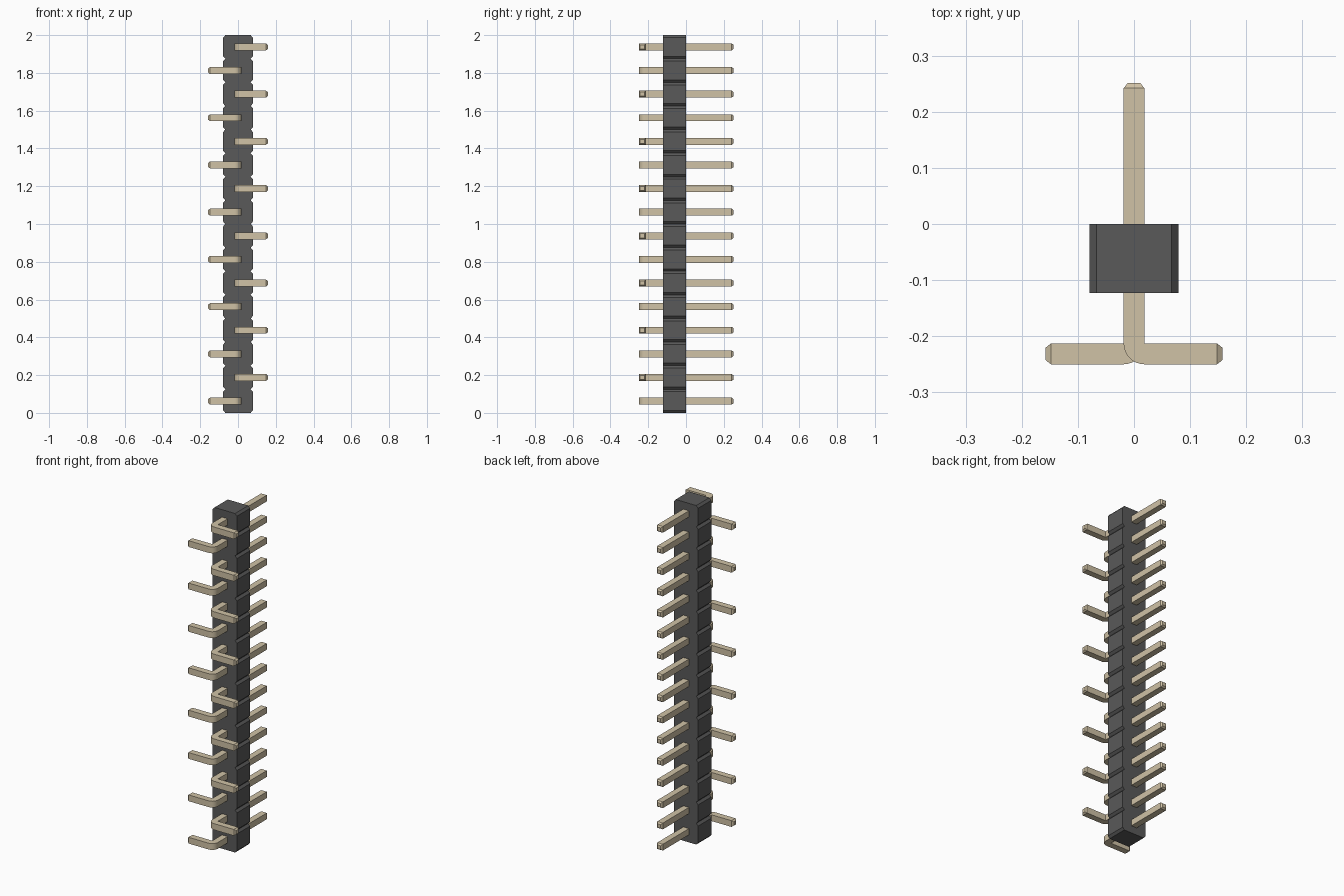
import bpy, bmesh, math
from mathutils import Vector

if "Cube" in bpy.data.objects:
    bpy.data.objects.remove(bpy.data.objects["Cube"])

COUNT, PITCH = 16, 0.125
W = 0.0185          # half thickness of a pin
Y_BACK, Y_FOOT, X_FOOT = 0.242, -0.2315, 0.148


def material(name, color):
    m = bpy.data.materials.new(name)
    m.diffuse_color = color
    m.use_nodes = True
    m.node_tree.nodes["Principled BSDF"].inputs["Base Color"].default_value = m.diffuse_color
    return m


def prism(points, direction):
    """Closed flat profile extruded along a direction."""
    bm = bmesh.new()
    face = bm.faces.new([bm.verts.new(p) for p in points])
    ext = bmesh.ops.extrude_face_region(bm, geom=[face])
    verts = [e for e in ext["geom"] if isinstance(e, bmesh.types.BMVert)]
    bmesh.ops.translate(bm, verts=verts, vec=direction)
    bmesh.ops.recalc_face_normals(bm, faces=bm.faces)
    return bm


def to_mesh(bm, name, mat):
    mesh = bpy.data.meshes.new(name)
    bm.to_mesh(mesh)
    bm.free()
    mesh.materials.append(mat)
    return mesh


def add(name, mesh):
    obj = bpy.data.objects.new(name, mesh)
    bpy.context.collection.objects.link(obj)
    return obj


plastic = material("dark_plastic", (0.1, 0.1, 0.1, 1))
metal = material("pale_gold", (0.63, 0.54, 0.38, 1))

# Housing: one long bar with a V notch between neighbouring cells
side = []
for i in range(COUNT):
    z = i * PITCH
    side += [(0.067, z), (0.079, z + 0.013), (0.079, z + PITCH - 0.013)]
side.append((0.067, COUNT * PITCH))
outline = side + [(-x, z) for x, z in reversed(side)]
bm = prism([(x, -0.123, z) for x, z in outline], (0, 0.123, 0))
add("housing", to_mesh(bm, "housing", plastic))

# Pin: L profile with a rounded outer bend and a sharp inner corner
inner = Y_FOOT + W
profile = [(W, Y_BACK), (-W, Y_BACK)]
for k in range(9):
    a = math.pi + k / 8 * math.pi / 2
    profile.append((W + 2 * W * math.cos(a), inner + 2 * W * math.sin(a)))
profile += [(X_FOOT, Y_FOOT - W), (X_FOOT, inner), (W, inner)]
bm = prism([(x, y, -W) for x, y in profile], (0, 0, 2 * W))

# Tapered tips on both ends of the pin
bm.normal_update()
ends = [(f, d) for d, edge in ((Vector((0, 1, 0)), Y_BACK), (Vector((1, 0, 0)), X_FOOT))
        for f in bm.faces
        if f.normal.dot(d) > 0.99 and abs(f.calc_center_median().dot(d) - edge) < 1e-4]
for face, d in ends:
    tip = bmesh.ops.extrude_discrete_faces(bm, faces=[face])["faces"][0]
    c = tip.calc_center_median()
    for v in tip.verts:
        v.co = c + (v.co - c) * 0.6 + d * 0.0095
pin_mesh = to_mesh(bm, "pin", metal)

# Row of pins, feet alternating left and right
for i in range(COUNT):
    pin = add(f"pin_{i + 1}", pin_mesh)
    pin.location.z = (i + 0.5) * PITCH
    if i % 2 == 0:
        pin.rotation_euler.y = math.pi

# Smooth the bends, keep edges sharp
bpy.ops.object.select_all(action='DESELECT')
pin.select_set(True)
bpy.context.view_layer.objects.active = pin
bpy.ops.object.shade_smooth_by_angle(angle=math.radians(25))
